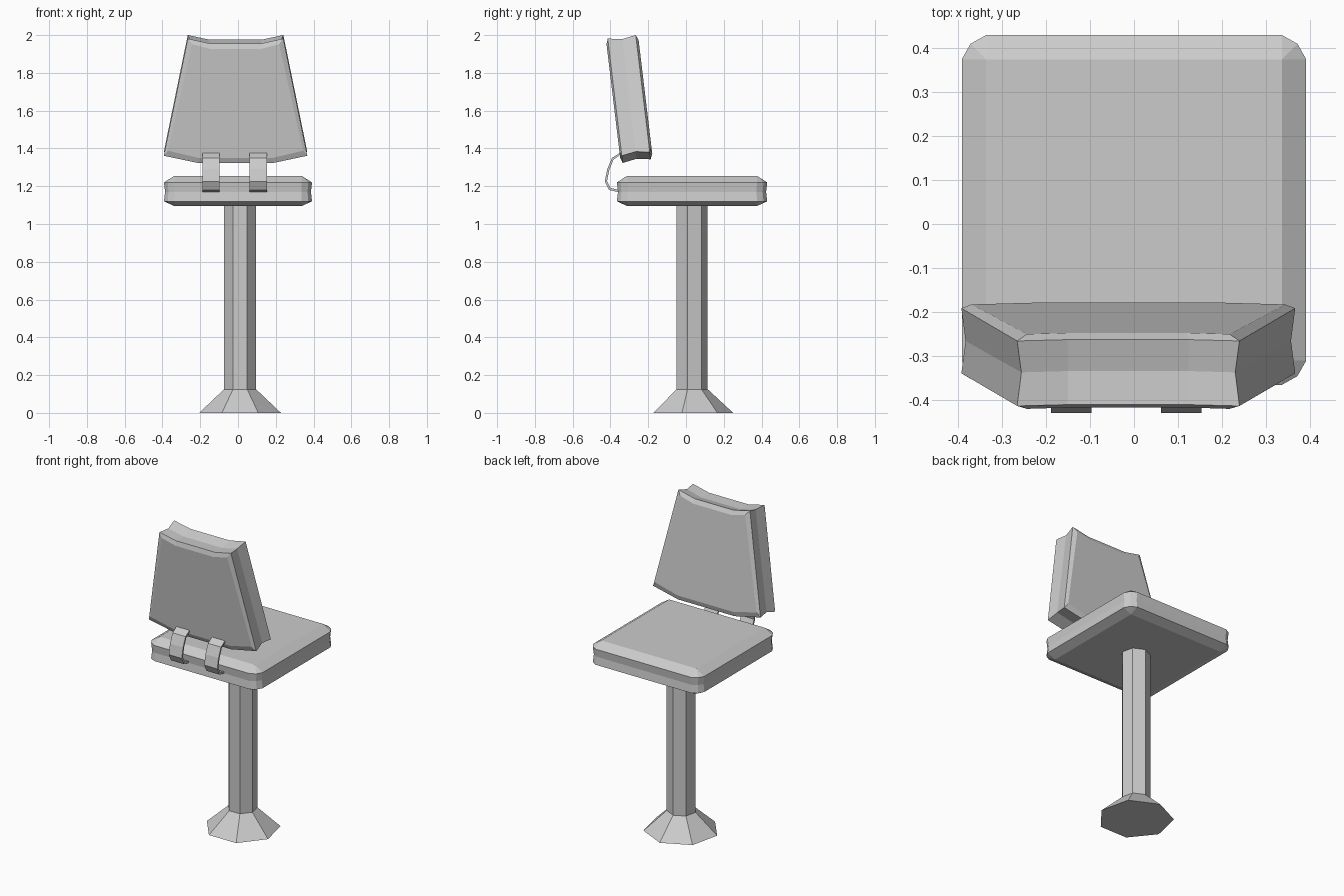
import bpy, bmesh
from math import sin, cos, pi

old = bpy.data.objects.get("Cube")
if old:
    bpy.data.objects.remove(old)

grey = bpy.data.materials.new("plain_grey")
grey.use_nodes = True
colour = (0.6, 0.6, 0.6, 1)
grey.diffuse_color = colour
grey.node_tree.nodes["Principled BSDF"].inputs["Base Color"].default_value = colour


def loft(name, rings):
    """Skin a stack of equal-length rings and cap both ends."""
    bm = bmesh.new()
    loops = [[bm.verts.new(p) for p in ring] for ring in rings]
    n = len(loops[0])
    for a, b in zip(loops, loops[1:]):
        for i in range(n):
            j = (i + 1) % n
            bm.faces.new((a[i], a[j], b[j], b[i]))
    bm.faces.new(loops[0])
    bm.faces.new(loops[-1])
    bmesh.ops.remove_doubles(bm, verts=bm.verts, dist=0.0005)
    bmesh.ops.recalc_face_normals(bm, faces=bm.faces)
    mesh = bpy.data.meshes.new(name)
    bm.to_mesh(mesh)
    bm.free()
    mesh.materials.append(grey)
    obj = bpy.data.objects.new(name, mesh)
    bpy.context.collection.objects.link(obj)
    return obj


# Seven-sided pedestal
def heptagon(radius, z):
    return [(0.011 + radius * cos(pi / 2 + 2 * pi * i / 7),
             0.028 + radius * sin(pi / 2 + 2 * pi * i / 7), z) for i in range(7)]


loft("pedestal_foot", [heptagon(0.222, 0), heptagon(0.087, 0.125)])
loft("pedestal_post", [heptagon(0.087, 0.125), heptagon(0.087, 1.1)])


# Seat cushion with clipped corners and a slight waist
def seat_ring(z, inset, corner):
    hx, hy = 0.392 - inset, 0.398 - inset
    mid = corner * 0.36
    quarter = [(hx, hy - corner), (hx - mid, hy - mid), (hx - corner, hy)]
    pts = []
    for sx, sy, step in ((1, 1, 1), (-1, 1, -1), (-1, -1, 1), (1, -1, -1)):
        pts += [(sx * x, 0.032 + sy * y, z) for x, y in quarter[::step]]
    return pts


loft("seat", [seat_ring(1.095, 0.055, 0), seat_ring(1.12, 0, 0.055),
              seat_ring(1.17, 0.006, 0.05), seat_ring(1.22, 0, 0.055),
              seat_ring(1.255, 0.055, 0)])


# Tilted tapered backrest, lofted from rear to front
half_outline = [(0.2, 1.322), (0.38, 1.36), (0.253, 1.98), (0.138, 1.955)]


def back_ring(depth, inset):
    half = []
    for x, h in half_outline:
        h += inset if h < 1.6 else -inset
        half.append((x - inset * (0.8 if x > 0.22 else 0.1), h))
    pts = half + [(-x, h) for x, h in reversed(half)]
    return [(x - 0.013, -0.345 + depth - 0.12 * (h - 1.32), h + 0.13 * depth)
            for x, h in pts]


loft("backrest", [back_ring(0, 0.028), back_ring(0.01, 0), back_ring(0.085, 0.012),
                  back_ring(0.158, 0), back_ring(0.17, 0.028)])

# Curved straps joining the seat and backrest
outer = [(-0.352, 1.375), (-0.392, 1.35), (-0.417, 1.29), (-0.43, 1.225),
         (-0.407, 1.18), (-0.355, 1.168)]
inner = [(-0.352, 1.363), (-0.384, 1.341), (-0.406, 1.287), (-0.418, 1.228),
         (-0.4, 1.191), (-0.355, 1.18)]
for side, x in (("right", -0.143), ("left", 0.108)):
    section = outer + inner[::-1]
    loft(side + "_strap", [[(x + e, y, z) for y, z in section] for e in (-0.046, 0.046)])
